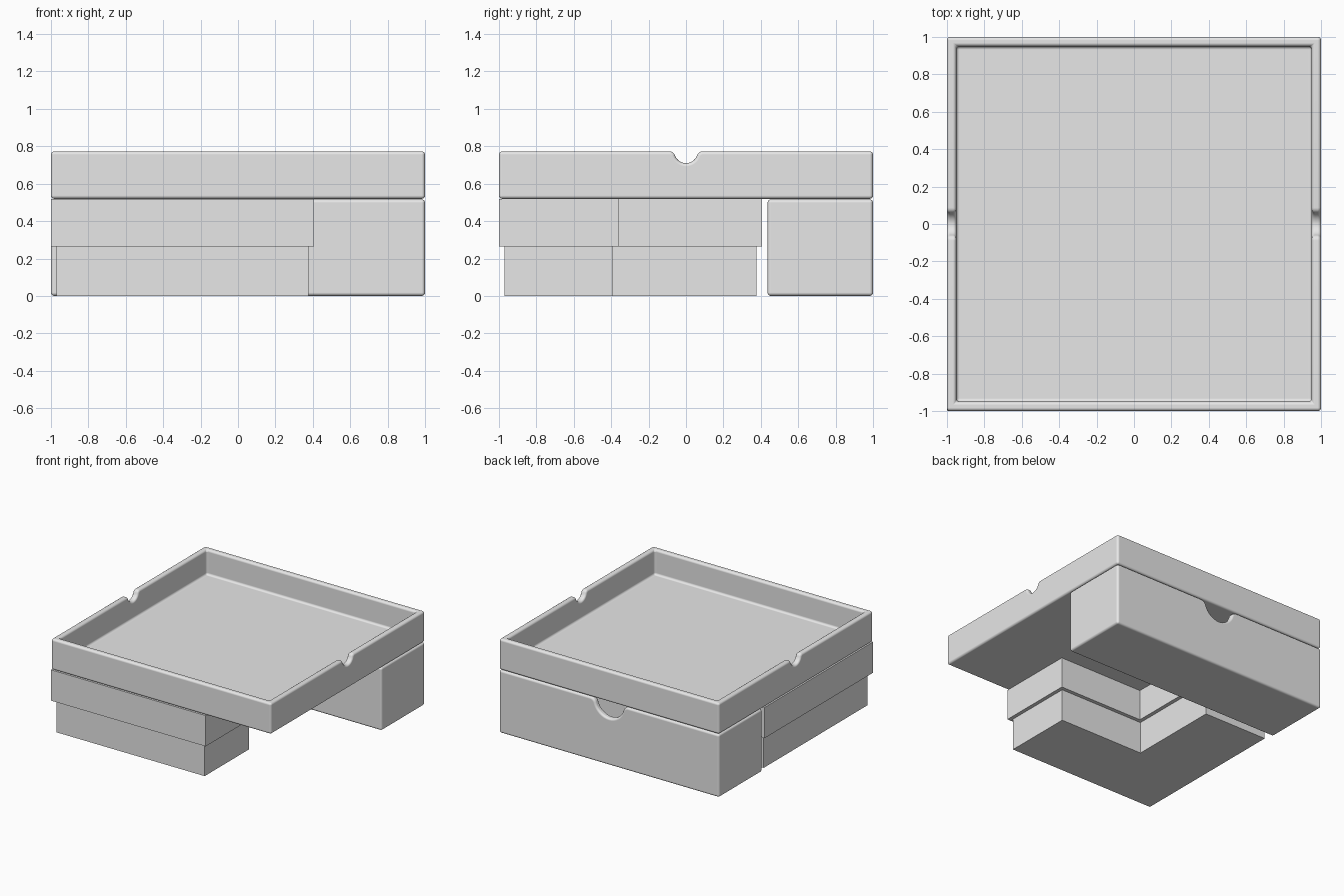
import bpy
import bmesh
from math import asin, cos, sin, pi

cube = bpy.data.objects.get("Cube")
if cube:
    bpy.data.objects.remove(cube, do_unlink=True)

# One plain grey for every part
grey = bpy.data.materials.new("plain_grey")
grey.use_nodes = True
grey.diffuse_color = (0.8, 0.8, 0.8, 1)
grey.node_tree.nodes["Principled BSDF"].inputs["Base Color"].default_value = (0.8, 0.8, 0.8, 1)


def finish(bm, name):
    bmesh.ops.recalc_face_normals(bm, faces=bm.faces)
    mesh = bpy.data.meshes.new(name)
    bm.to_mesh(mesh)
    bm.free()
    mesh.materials.append(grey)
    obj = bpy.data.objects.new(name, mesh)
    bpy.context.collection.objects.link(obj)
    return obj


def notch_profile(top, depth, flare):
    """Round finger notch with flared lips, as (across, height) points."""
    reach = depth + flare
    a = asin(flare / reach)
    width = reach * cos(a)
    half = []
    for i in range(7):
        t = pi / 2 + (pi / 2 - a) * i / 6
        half.append((width + flare * cos(t), top - flare + flare * sin(t)))
    for i in range(1, 9):
        t = -a - (pi / 2 - a) * i / 8
        half.append((depth * cos(t), top + depth * sin(t)))
    return [(-y, z) for y, z in half[:-1]] + [(0, top - depth)] + half[-2::-1]


def open_tray(name, hx, hy, height, wall, depth, flare):
    """Open box with a finger notch in each of its two x walls."""
    bm = bmesh.new()
    notch = notch_profile(height, depth, flare)

    def shell(sx, sy, floor):
        side = [(-sy, height)] + notch + [(sy, height)]
        top = [bm.verts.new((s * sx, s * y, z)) for s in (1, -1) for y, z in side]
        bot = [bm.verts.new((x, y, floor))
               for x, y in ((sx, -sy), (sx, sy), (-sx, sy), (-sx, -sy))]
        n = len(side)
        bm.faces.new(top[:n] + [bot[1], bot[0]])
        bm.faces.new([top[n - 1], top[n], bot[2], bot[1]])
        bm.faces.new(top[n:] + [bot[3], bot[2]])
        bm.faces.new([top[-1], top[0], bot[0], bot[3]])
        bm.faces.new(bot)
        return top

    outer = shell(hx, hy, 0)
    inner = shell(hx - wall, hy - wall, wall)
    for i in range(len(outer)):
        bm.faces.new([outer[i - 1], outer[i], inner[i], inner[i - 1]])

    obj = finish(bm, name)
    for p in obj.data.polygons:
        p.use_smooth = True
    bevel = obj.modifiers.new("rounded_edges", 'BEVEL')
    bevel.width = 0.018
    bevel.segments = 4
    bevel.limit_method = 'ANGLE'
    bevel.use_clamp_overlap = False
    bevel.harden_normals = True
    return obj


def corner_block(name, lo, mid, hi, z0, z1):
    """Sharp-edged L-shaped block filling the front right corner."""
    bm = bmesh.new()
    outline = [(lo, lo), (hi, lo), (hi, mid), (mid, mid), (mid, hi), (lo, hi)]
    face = bm.faces.new([bm.verts.new((x, y, z0)) for x, y in outline])
    ext = bmesh.ops.extrude_face_region(bm, geom=[face], use_keep_orig=True)
    for v in ext["geom"]:
        if isinstance(v, bmesh.types.BMVert):
            v.co.z = z1
    return finish(bm, name)


# Large tray on top
top_tray = open_tray("top_tray", 1, 1, 0.254, 0.05, 0.063, 0.03)
top_tray.location.z = 0.519

# Deep box along the back, turned so its notches face front and back
back_box = open_tray("back_box", 0.282, 1, 0.516, 0.05, 0.13, 0.05)
back_box.rotation_euler.z = pi / 2
back_box.location.y = 0.718

# L-shaped box with its slightly larger lid
corner_block("corner_box", -0.97, -0.393, 0.376, 0, 0.264)
corner_block("corner_box_lid", -1, -0.362, 0.406, 0.264, 0.517)
